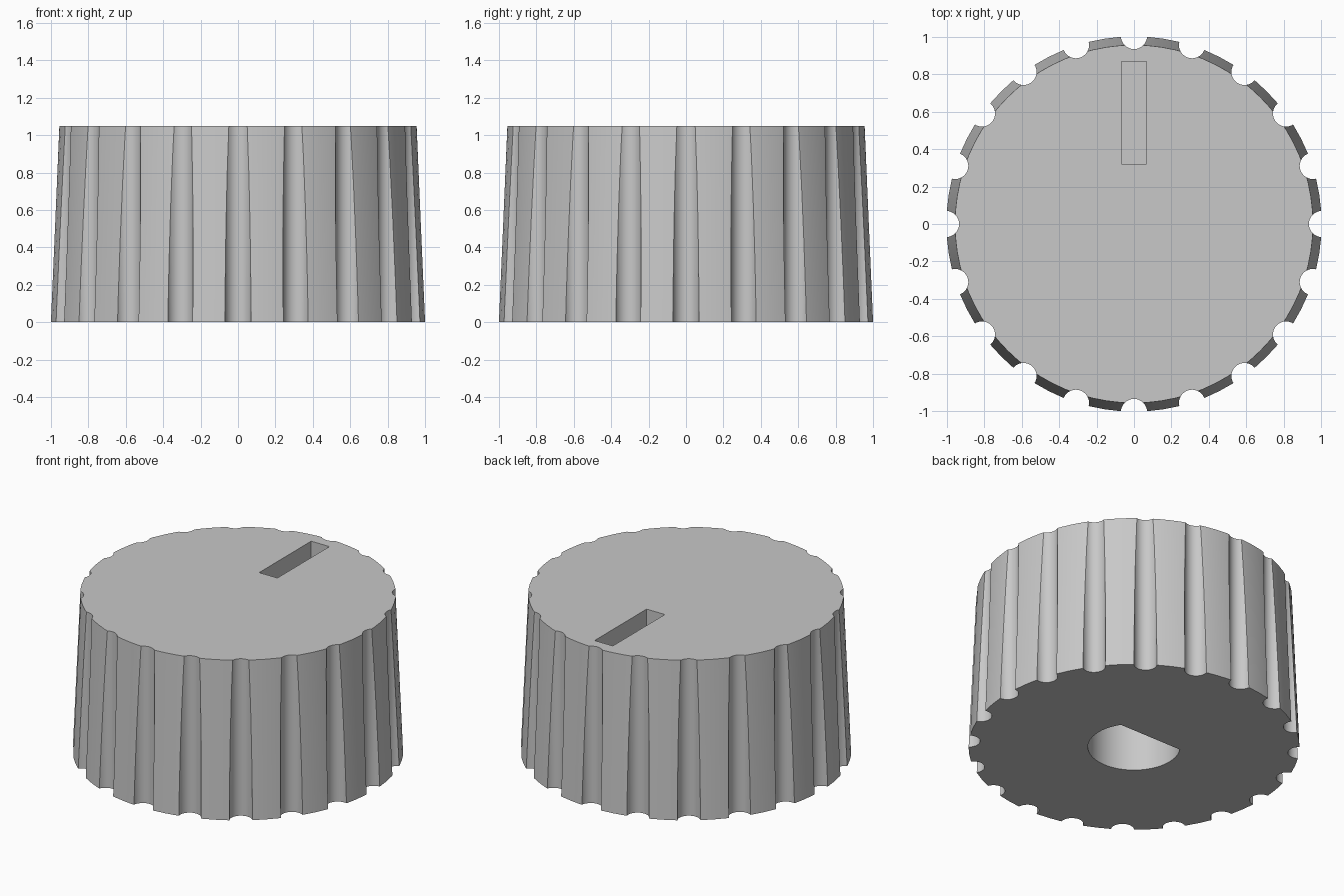
import bpy
import bmesh
from math import cos, sin, pi, asin
from mathutils import Matrix

default = bpy.data.objects.get("Cube")
if default:
    bpy.data.objects.remove(default, do_unlink=True)

HEIGHT = 1.05
BASE_RADIUS, TOP_RADIUS = 1.003, 0.957
GROOVES, GROOVE_RADIUS, GROOVE_CENTRE = 20, 0.07, 1.005
BORE_RADIUS, BORE_FLAT, BORE_DEPTH = 0.28, 0.155, 0.75
SLOT_WIDTH, SLOT_START, SLOT_END, SLOT_DEPTH = 0.135, 0.32, 0.87, 0.18
MARGIN = 0.1

grey = bpy.data.materials.new("light grey plastic")
grey.use_nodes = True
colour = (0.58, 0.58, 0.58, 1)
grey.diffuse_color = colour
grey.node_tree.nodes["Principled BSDF"].inputs["Base Color"].default_value = colour


def make_object(name, bm):
    bmesh.ops.recalc_face_normals(bm, faces=bm.faces)
    mesh = bpy.data.meshes.new(name)
    bm.to_mesh(mesh)
    bm.free()
    mesh.materials.append(grey)
    obj = bpy.data.objects.new(name, mesh)
    bpy.context.collection.objects.link(obj)
    return obj


def add_cone(bm, r_low, r_high, z_low, z_high, segments, x=0, y=0):
    place = Matrix.Translation((x, y, (z_low + z_high) / 2))
    bmesh.ops.create_cone(bm, cap_ends=True, segments=segments, radius1=r_low,
                          radius2=r_high, depth=z_high - z_low, matrix=place)


def extrude_outline(bm, outline, z_low, z_high):
    face = bm.faces.new([bm.verts.new((x, y, z_low)) for x, y in outline])
    result = bmesh.ops.extrude_face_region(bm, geom=[face])
    raised = [v for v in result["geom"] if isinstance(v, bmesh.types.BMVert)]
    bmesh.ops.translate(bm, verts=raised, vec=(0, 0, z_high - z_low))


# Tapered knob body
bm = bmesh.new()
add_cone(bm, BASE_RADIUS, TOP_RADIUS, 0, HEIGHT, 80)
knob = make_object("knob_body", bm)

# Upright grip grooves around the rim
bm = bmesh.new()
for i in range(GROOVES):
    a = 2 * pi * i / GROOVES
    add_cone(bm, GROOVE_RADIUS, GROOVE_RADIUS, -MARGIN, HEIGHT + MARGIN, 32,
             GROOVE_CENTRE * cos(a), GROOVE_CENTRE * sin(a))
cutters = [make_object("groove_cutter", bm)]

# D-shaped shaft bore from below
start = pi - asin(BORE_FLAT / BORE_RADIUS)
sweep = 3 * pi - 2 * start
steps = 36
bm = bmesh.new()
arc = [start + sweep * i / steps for i in range(steps + 1)]
extrude_outline(bm, [(BORE_RADIUS * cos(a), BORE_RADIUS * sin(a)) for a in arc],
                -MARGIN, BORE_DEPTH)
cutters.append(make_object("bore_cutter", bm))

# Pointer slot in the top
half = SLOT_WIDTH / 2
bm = bmesh.new()
extrude_outline(bm, [(-half, SLOT_START), (half, SLOT_START),
                     (half, SLOT_END), (-half, SLOT_END)],
                HEIGHT - SLOT_DEPTH, HEIGHT + MARGIN)
cutters.append(make_object("slot_cutter", bm))

# Cut everything, keep the result and drop the cutters
for cutter in cutters:
    cutter.hide_render = True
    cut = knob.modifiers.new(cutter.name, "BOOLEAN")
    cut.operation = "DIFFERENCE"
    cut.solver = "EXACT"
    cut.object = cutter
bpy.context.view_layer.update()
graph = bpy.context.evaluated_depsgraph_get()
finished = bpy.data.meshes.new_from_object(knob.evaluated_get(graph))
knob.modifiers.clear()
knob.data = finished
for cutter in cutters:
    bpy.data.objects.remove(cutter, do_unlink=True)

# Smooth the curved walls, keep the rims sharp
bpy.ops.object.select_all(action="DESELECT")
knob.select_set(True)
bpy.context.view_layer.objects.active = knob
bpy.ops.object.shade_smooth_by_angle(angle=pi / 9)
